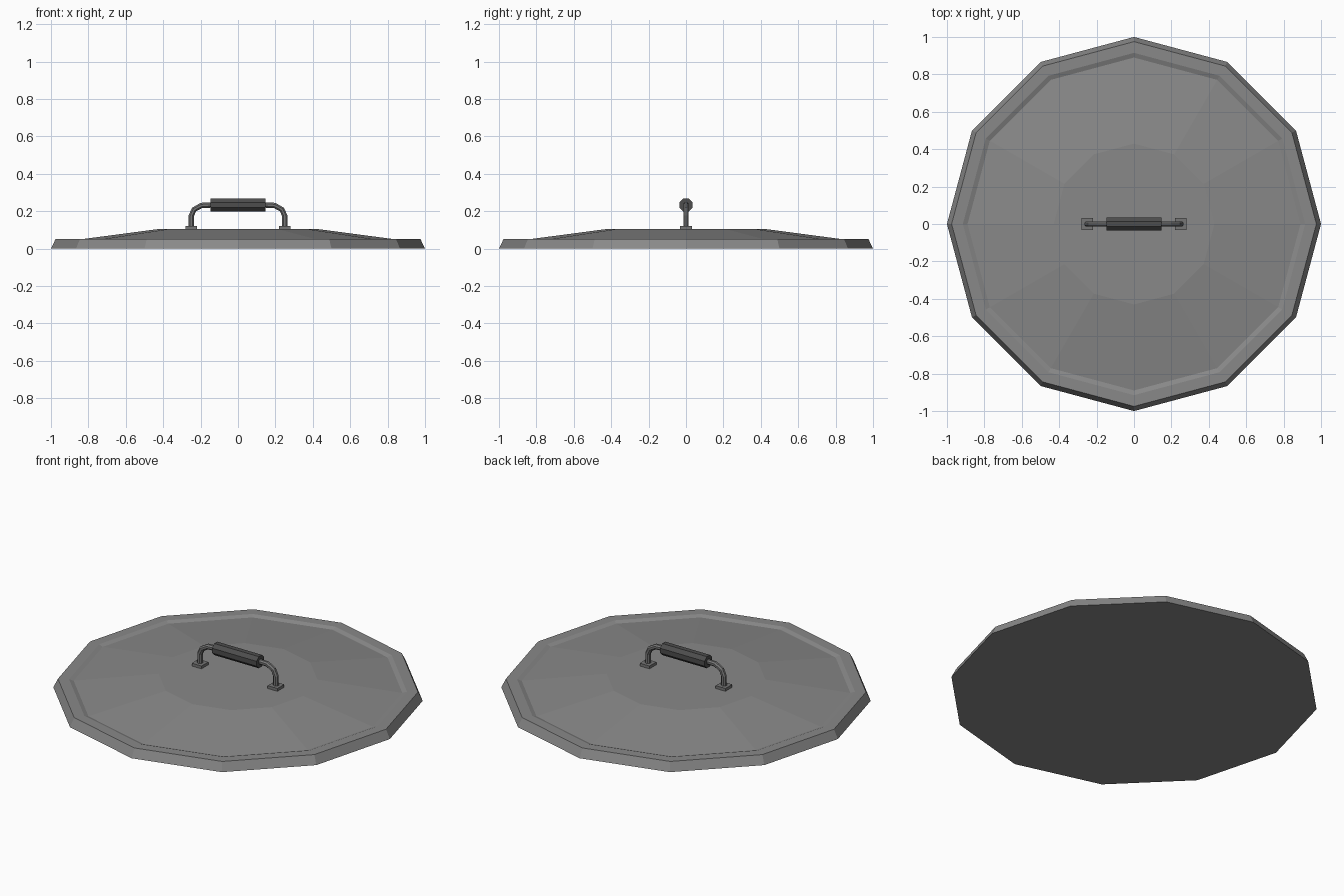
import bpy, bmesh, math
from mathutils import Vector

if "Cube" in bpy.data.objects:
    bpy.data.objects.remove(bpy.data.objects["Cube"])


def material(name, v):
    m = bpy.data.materials.new(name)
    m.diffuse_color = (v, v, v, 1)
    m.use_nodes = True
    m.node_tree.nodes["Principled BSDF"].inputs["Base Color"].default_value = m.diffuse_color
    return m


LID = material("lid grey", 0.25)
ROD = material("handle grey", 0.18)
GRIP = material("dark grip", 0.075)


def finish(bm, name, mat):
    bmesh.ops.recalc_face_normals(bm, faces=bm.faces)
    me = bpy.data.meshes.new(name)
    bm.to_mesh(me)
    bm.free()
    me.materials.append(mat)
    ob = bpy.data.objects.new(name, me)
    bpy.context.collection.objects.link(ob)
    return ob


def skin(bm, rings):
    """Bridge successive rings of points and cap both ends."""
    vs = [[bm.verts.new(p) for p in r] for r in rings]
    n = len(vs[0])
    for a, b in zip(vs, vs[1:]):
        for i in range(n):
            j = (i + 1) % n
            bm.faces.new((a[i], a[j], b[j], b[i]))
    bm.faces.new(vs[0][::-1])
    bm.faces.new(vs[-1])


# Twelve-sided lid: sloped rim, shallow groove, low dome
profile = [(1.0, 0.0), (0.975, 0.052), (0.915, 0.052), (0.89, 0.043), (0.43, 0.104)]
bm = bmesh.new()
skin(bm, [[(r * math.cos(k * math.pi / 6), r * math.sin(k * math.pi / 6), z)
           for k in range(12)] for r, z in profile])
finish(bm, "lid", LID)

# Square mounting plates
for side, s in (("left", -1), ("right", 1)):
    bm = bmesh.new()
    bmesh.ops.create_cube(bm, size=1)
    for v in bm.verts:
        v.co = Vector((v.co.x * 0.064 + s * 0.25, v.co.y * 0.064, v.co.z * 0.02 + 0.111))
    finish(bm, side + "_plate", ROD)

# Bent handle rod, swept in the xz plane
half = [(0.25, 0.115), (0.25, 0.175), (0.235, 0.209), (0.195, 0.231), (0.14, 0.233)]
path = [Vector((-x, 0, z)) for x, z in half] + [Vector((x, 0, z)) for x, z in reversed(half)]
rings = []
for i, p in enumerate(path):
    d_in = (p - path[max(i - 1, 0)]).normalized()
    d_out = (path[min(i + 1, len(path) - 1)] - p).normalized()
    t = (d_in + d_out).normalized()
    side = Vector((0, 1, 0))
    up = side.cross(t)
    rings.append([p + 0.0155 * (math.cos(a) * side + math.sin(a) * up)
                  for a in [(k + 0.5) * math.pi / 4 for k in range(8)]])
bm = bmesh.new()
skin(bm, rings)
finish(bm, "handle_rod", ROD)

# Octagonal grip around the rod
bm = bmesh.new()
R = 0.0345 / math.cos(math.pi / 8)
skin(bm, [[(x, R * math.cos(a), 0.233 + R * math.sin(a))
           for a in [(k + 0.5) * math.pi / 4 for k in range(8)]] for x in (-0.147, 0.147)])
finish(bm, "grip", GRIP)
